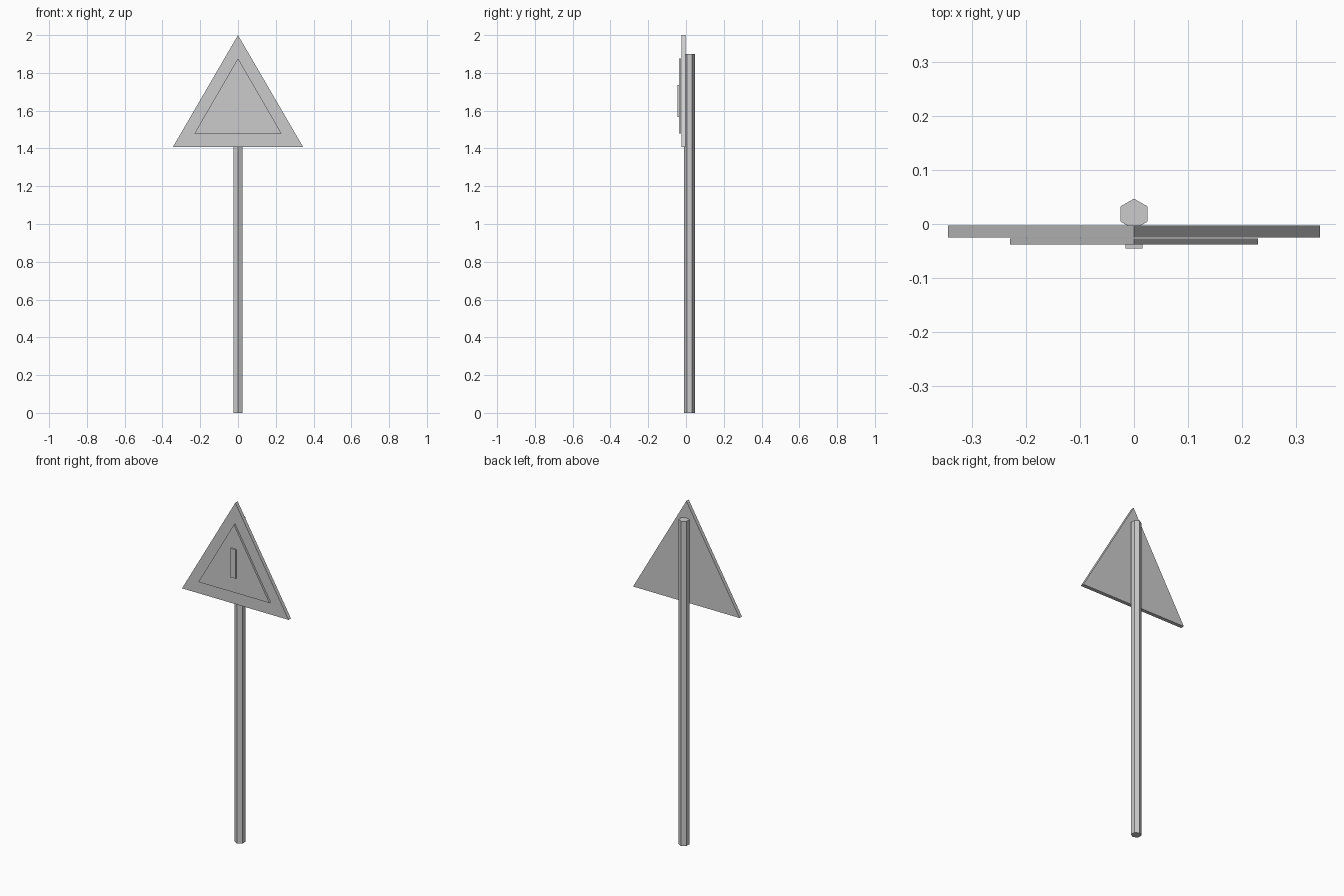
import bpy
import bmesh
import math

if "Cube" in bpy.data.objects:
    bpy.data.objects.remove(bpy.data.objects["Cube"])

# One flat grey for the whole sign
grey = bpy.data.materials.new("plain grey")
grey.diffuse_color = (0.6, 0.6, 0.6, 1.0)
grey.use_nodes = True
grey.node_tree.nodes["Principled BSDF"].inputs["Base Color"].default_value = grey.diffuse_color


def prism(name, outline, start, depth):
    """Extrude a closed 3D outline along the depth vector."""
    bm = bmesh.new()
    near = [bm.verts.new(p) for p in outline]
    face = bm.faces.new(near)
    res = bmesh.ops.extrude_face_region(bm, geom=[face], use_keep_orig=True)
    moved = [v for v in res["geom"] if isinstance(v, bmesh.types.BMVert)]
    bmesh.ops.translate(bm, verts=moved, vec=depth)
    bmesh.ops.translate(bm, verts=bm.verts, vec=start)
    bmesh.ops.recalc_face_normals(bm, faces=bm.faces)
    mesh = bpy.data.meshes.new(name)
    bm.to_mesh(mesh)
    bm.free()
    mesh.materials.append(grey)
    obj = bpy.data.objects.new(name, mesh)
    bpy.context.collection.objects.link(obj)
    return obj


def triangle(half, low, high):
    return [(-half, 0, low), (half, 0, low), (0, 0, high)]


# Six-sided pole with corners facing front and back
radius = 0.0285
hexagon = [(radius * math.sin(i * math.pi / 3), radius * math.cos(i * math.pi / 3), 0)
           for i in range(6)]
prism("pole", hexagon, (0, 0.0185, 0), (0, 0, 1.9))

# Large triangular board and the raised smaller panel on its front
prism("sign_board", triangle(0.345, 1.407, 2.0), (0, -0.003, 0), (0, -0.022, 0))
prism("inner_panel", triangle(0.23, 1.48, 1.877), (0, -0.0265, 0), (0, -0.0115, 0))

# Thin upright bar in the middle of the panel
bar = [(-0.016, 0, 1.567), (0.016, 0, 1.567), (0.016, 0, 1.737), (-0.016, 0, 1.737)]
prism("warning_bar", bar, (0, -0.037, 0), (0, -0.008, 0))
